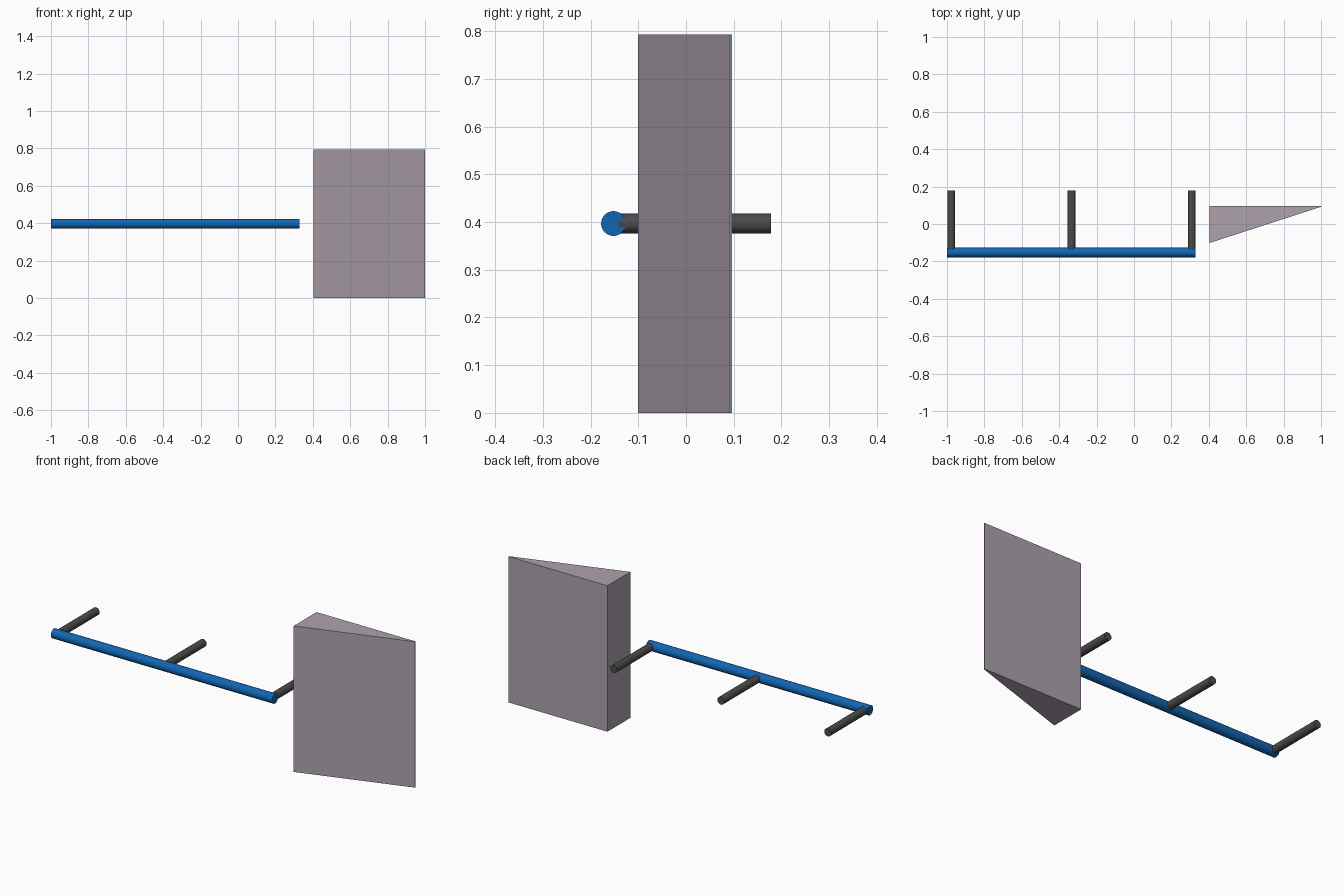
import bpy, bmesh, math
from mathutils import Vector

if "Cube" in bpy.data.objects:
    bpy.data.objects.remove(bpy.data.objects["Cube"])


def material(name, rgb):
    m = bpy.data.materials.new(name)
    m.diffuse_color = (*rgb, 1)
    m.use_nodes = True
    m.node_tree.nodes["Principled BSDF"].inputs["Base Color"].default_value = m.diffuse_color
    return m


BLUE = material("blue", (0.006, 0.13, 0.45))
DARK = material("dark_grey", (0.07, 0.07, 0.07))
MAUVE = material("mauve", (0.42, 0.36, 0.43))


def rod(name, start, end, radius, mat):
    a, b = Vector(start), Vector(end)
    bpy.ops.mesh.primitive_cylinder_add(
        vertices=32, radius=radius, depth=(b - a).length, location=(a + b) / 2,
        rotation=(b - a).to_track_quat('Z', 'Y').to_euler())
    ob = bpy.context.object
    ob.name = name
    ob.data.materials.append(mat)
    bpy.ops.object.shade_smooth_by_angle(angle=math.radians(35))
    return ob


def prism(name, outline, height, mat):
    bm = bmesh.new()
    base = bm.faces.new([bm.verts.new((x, y, 0)) for x, y in outline])
    top = bmesh.ops.extrude_face_region(bm, geom=[base], use_keep_orig=True)
    verts = [g for g in top["geom"] if isinstance(g, bmesh.types.BMVert)]
    bmesh.ops.translate(bm, verts=verts, vec=(0, 0, height))
    bmesh.ops.recalc_face_normals(bm, faces=bm.faces)
    mesh = bpy.data.meshes.new(name)
    bm.to_mesh(mesh)
    bm.free()
    ob = bpy.data.objects.new(name, mesh)
    ob.data.materials.append(mat)
    bpy.context.collection.objects.link(ob)
    return ob


RAIL_Y, RAIL_Z = -0.152, 0.397

# Horizontal rail
rod("rail", (-1, RAIL_Y, RAIL_Z), (0.329, RAIL_Y, RAIL_Z), 0.026, BLUE)

# Three support pegs running back from the rail
for i in range(3):
    x = -0.977 + i * 0.643
    rod(f"support_peg_{i + 1}", (x, RAIL_Y + 0.01, RAIL_Z), (x, 0.178, RAIL_Z), 0.021, DARK)

# Wedge block with a slightly blunt tip
prism("wedge_block", [(0.405, -0.101), (1.0, 0.092), (1.0, 0.096), (0.405, 0.096)], 0.793, MAUVE)
